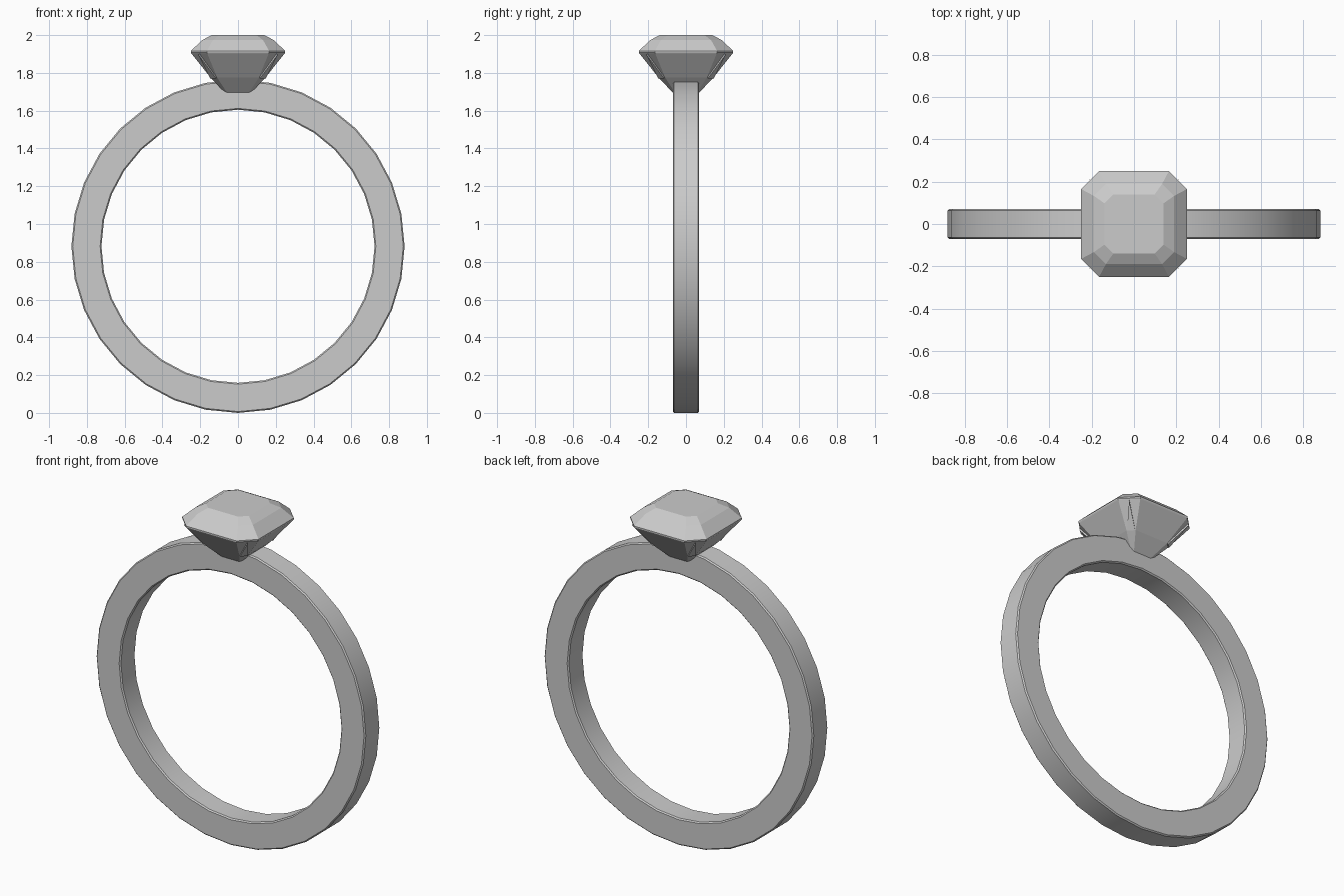
import bpy, bmesh, math
from mathutils import Vector

if "Cube" in bpy.data.objects:
    bpy.data.objects.remove(bpy.data.objects["Cube"])


def make_object(name, bm):
    bmesh.ops.recalc_face_normals(bm, faces=bm.faces)
    me = bpy.data.meshes.new(name)
    bm.to_mesh(me)
    bm.free()
    ob = bpy.data.objects.new(name, me)
    bpy.context.collection.objects.link(ob)
    return ob


def bridge(bm, a, b):
    n = len(a)
    for i in range(n):
        bm.faces.new((a[i], a[(i + 1) % n], b[(i + 1) % n], b[i]))


# Band: softened rectangular section swept round 32 sides
CZ, RI, RO, W, B = 0.882, 0.723, 0.882, 0.07, 0.007
section = [(RI, -W + B), (RI + B, -W), (RO - B, -W), (RO, -W + B),
           (RO, W - B), (RO - B, W), (RI + B, W), (RI, W - B)]
bm = bmesh.new()
rings = []
for i in range(32):
    a = math.tau * i / 32
    rings.append([bm.verts.new((r * math.cos(a), y, CZ + r * math.sin(a)))
                  for r, y in section])
for i in range(32):
    bridge(bm, rings[i], rings[(i + 1) % 32])
band = make_object("ring_band", bm)
bpy.context.view_layer.objects.active = band
band.select_set(True)
bpy.ops.object.shade_smooth_by_angle(angle=math.radians(30))
band.select_set(False)


# Gemstone: stacked cut-corner squares (half width, corner start, height)
def octagon(h, c, z):
    return [(h, -c, z), (h, c, z), (c, h, z), (-c, h, z),
            (-h, c, z), (-h, -c, z), (-c, -h, z), (c, -h, z)]


levels = [(0.06, 0.052, 1.685), (0.145, 0.11, 1.775), (0.247, 0.163, 1.903),
          (0.25, 0.165, 1.908), (0.25, 0.165, 1.916),
          (0.19, 0.133, 1.973), (0.14, 0.098, 2.0)]
bm = bmesh.new()
loops = [[bm.verts.new(p) for p in octagon(*lv)] for lv in levels]
for lo, hi in zip(loops, loops[1:]):
    bridge(bm, lo, hi)
bm.faces.new(loops[0])
bm.faces.new(loops[-1])
make_object("gemstone", bm)

# Corner facets: thin raised triangles below the girdle, one on each corner
bm = bmesh.new()
for k in range(4):
    a = math.pi / 4 + k * math.pi / 2
    out = Vector((math.cos(a), math.sin(a), 0))
    side = Vector((-math.sin(a), math.cos(a), 0))
    tri = [(0.291, 0.0, 1.9), (0.181, -0.022, 1.776), (0.181, 0.022, 1.776)]
    loop = [[bm.verts.new(out * (r + d) + side * s + Vector((0, 0, z - d)))
             for r, s, z in tri] for d in (-0.006, 0.005)]
    bridge(bm, *loop)
    bm.faces.new(loop[0])
    bm.faces.new(loop[1])
make_object("corner_facets", bm)
